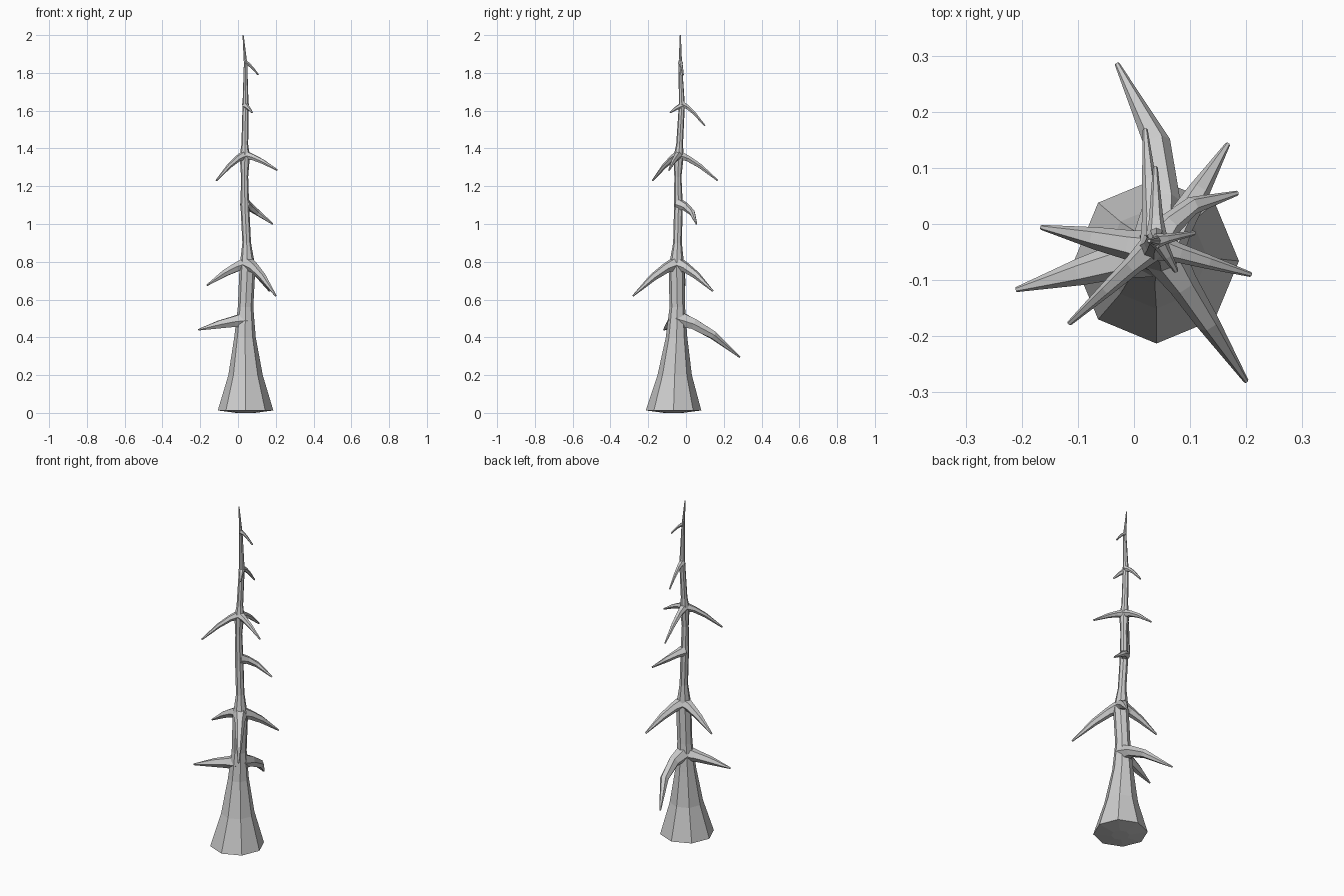
import bpy, bmesh, math
from mathutils import Vector

if "Cube" in bpy.data.objects:
    bpy.data.objects.remove(bpy.data.objects["Cube"])


def tube(name, path, sides, level=False):
    """Faceted tapering tube through (point, radius) pairs."""
    bm = bmesh.new()
    rings = []
    for i, (p, r) in enumerate(path):
        u, v = Vector((1, 0, 0)), Vector((0, 1, 0))
        if not level:
            t = (path[min(i + 1, len(path) - 1)][0] - path[max(i - 1, 0)][0]).normalized()
            u = Vector((0, 0, 1)).cross(t).normalized()
            v = t.cross(u)
        angles = [2 * math.pi * k / sides for k in range(sides)]
        rings.append([bm.verts.new(p + r * (math.cos(a) * u + math.sin(a) * v)) for a in angles])
    for a, b in zip(rings, rings[1:]):
        for k in range(sides):
            n = (k + 1) % sides
            bm.faces.new((a[k], a[n], b[n], b[k]))
    bm.faces.new(rings[0][::-1])
    bm.faces.new(rings[-1])
    bmesh.ops.recalc_face_normals(bm, faces=bm.faces)
    mesh = bpy.data.meshes.new(name)
    bm.to_mesh(mesh)
    bm.free()
    ob = bpy.data.objects.new(name, mesh)
    bpy.context.collection.objects.link(ob)
    return ob


# Trunk: flared foot, slight swellings where branches leave (x, y, z, radius)
stem = [(Vector(p[:3]), p[3]) for p in (
    (0.04, -0.066, 0, 0.05), (0.04, -0.066, 0.013, 0.147), (0.04, -0.06, 0.2, 0.091),
    (0.037, -0.05, 0.4, 0.057), (0.04, -0.046, 0.56, 0.041), (0.05, -0.05, 0.77, 0.042),
    (0.046, -0.045, 0.9, 0.023), (0.036, -0.04, 1.1, 0.023), (0.035, -0.043, 1.25, 0.019),
    (0.036, -0.039, 1.36, 0.027), (0.036, -0.034, 1.42, 0.018), (0.04, -0.022, 1.63, 0.016),
    (0.04, -0.03, 1.85, 0.009), (0.027, -0.03, 2, 0.003))]
trunk = tube("trunk", stem, 8, level=True)


def stem_at(z):
    """Centre of the trunk at height z."""
    for (a, _), (b, _) in zip(stem, stem[1:]):
        if a.z <= z <= b.z:
            return a.lerp(b, (z - a.z) / (b.z - a.z))


def branch(name, z, tip, bow=0):
    """Drooping spike leaving the trunk at height z; bow bends it sideways."""
    root, tip = stem_at(z), Vector(tip)
    side = Vector((0, 0, 1)).cross(tip - root).normalized()
    thick = 0.03 - 0.0125 * z
    path = []
    for s, k in ((0, 2.0), (0.25, 1.35), (0.55, 1.0), (1, 0)):
        p = root.lerp(tip, s) + side * bow * math.sin(math.pi * s)
        p.z = z + (tip.z - z) * s ** 1.4
        path.append((p, max(thick * k, 0.0045)))
    return tube(name, path, 6)


limbs = [
    # Two low branches
    branch("low_back", 0.5, (-0.03, 0.285, 0.295), -0.042),
    branch("low_left", 0.49, (-0.21, -0.117, 0.44)),
    # Large whorl
    branch("whorl_front", 0.79, (0.2, -0.28, 0.62)),
    branch("whorl_left", 0.79, (-0.165, -0.006, 0.675)),
    branch("whorl_right", 0.79, (0.167, 0.142, 0.645)),
    # Single branch
    branch("middle_right", 1.105, (0.184, 0.055, 1.0), 0.025),
    # Upper whorl
    branch("upper_right", 1.365, (0.208, -0.09, 1.285)),
    branch("upper_left", 1.365, (-0.115, -0.177, 1.23)),
    branch("upper_back", 1.365, (0.02, 0.168, 1.23)),
    # Small top twigs
    branch("twig_back", 1.635, (0.038, 0.1, 1.52)),
    branch("twig_front", 1.625, (0.075, -0.084, 1.59)),
    branch("twig_top", 1.855, (0.107, -0.016, 1.79)),
]

# Weld the branches into the trunk
bpy.context.view_layer.objects.active = trunk
for limb in limbs:
    mod = trunk.modifiers.new("weld", "BOOLEAN")
    mod.operation = "UNION"
    mod.solver = "EXACT"
    mod.object = limb
    bpy.ops.object.modifier_apply(modifier=mod.name)
    bpy.data.objects.remove(limb)
trunk.name = "bare_tree"
